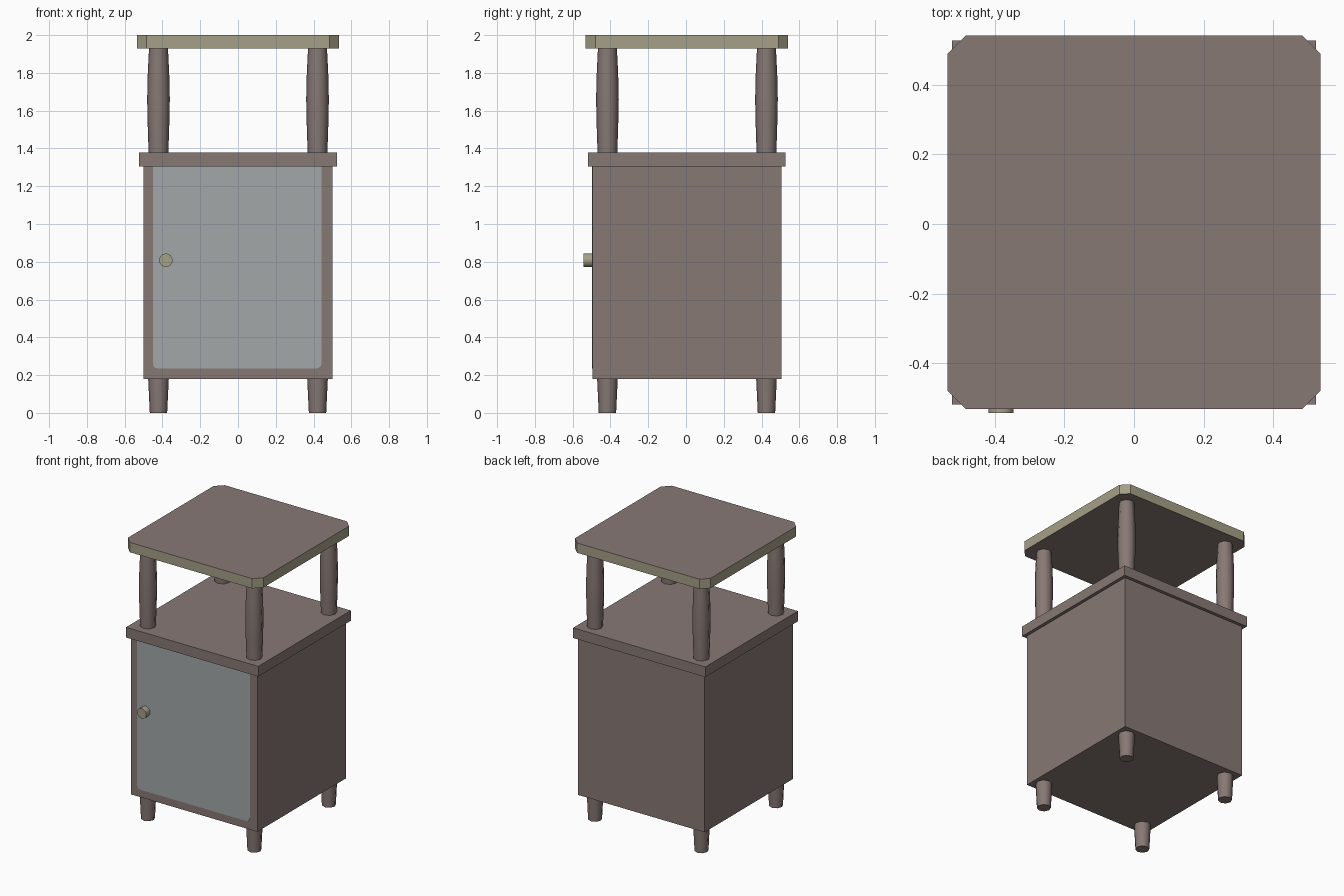
import bpy, bmesh, math
from mathutils import Matrix

if "Cube" in bpy.data.objects:
    bpy.data.objects.remove(bpy.data.objects["Cube"])

CY = 0.005  # cabinet centre in y (knob sticks out at the front)


def mat(name, r, g, b):
    m = bpy.data.materials.new(name)
    m.diffuse_color = (r, g, b, 1)
    m.use_nodes = True
    m.node_tree.nodes["Principled BSDF"].inputs["Base Color"].default_value = m.diffuse_color
    return m


brown = mat("brown wood", 0.245, 0.19, 0.178)
grey = mat("grey door", 0.365, 0.39, 0.39)
olive = mat("olive trim", 0.375, 0.35, 0.245)


def finish(name, bm, *mats):
    bmesh.ops.recalc_face_normals(bm, faces=bm.faces)
    me = bpy.data.meshes.new(name)
    bm.to_mesh(me)
    bm.free()
    for m in mats:
        me.materials.append(m)
    ob = bpy.data.objects.new(name, me)
    bpy.context.collection.objects.link(ob)
    return ob


def smooth(ob, angle):
    bpy.ops.object.select_all(action='DESELECT')
    ob.select_set(True)
    bpy.context.view_layer.objects.active = ob
    bpy.ops.object.shade_smooth_by_angle(angle=math.radians(angle))


def prism(points, offset):
    """Extrude an outline of 3D points by an offset."""
    bm = bmesh.new()
    face = bm.faces.new([bm.verts.new(p) for p in points])
    ext = bmesh.ops.extrude_face_region(bm, geom=[face], use_keep_orig=True)
    verts = [g for g in ext["geom"] if isinstance(g, bmesh.types.BMVert)]
    bmesh.ops.translate(bm, verts=verts, vec=offset)
    return bm


def block(name, half, z0, z1):
    pts = [(sx * half, CY + sy * half, z0) for sx, sy in ((-1, -1), (1, -1), (1, 1), (-1, 1))]
    return finish(name, prism(pts, (0, 0, z1 - z0)), brown)


# Cabinet body and its overhanging lid
block("cabinet_body", 0.5, 0.18, 1.305)
block("cabinet_lid", 0.523, 1.305, 1.378)

# Raised table top with cut corners; olive rim, brown faces
h, c = 0.536, 0.484
outline = [(-c, -h), (c, -h), (h, -c), (h, c), (c, h), (-c, h), (-h, c), (-h, -c)]
bm = prism([(x, y + CY, 1.93) for x, y in outline], (0, 0, 0.07))
bm.normal_update()
for f in bm.faces:
    f.material_index = 0 if abs(f.normal.z) > 0.5 else 1
finish("table_top", bm, brown, olive)

# Door plate with rounded lower corners
x0, x1, z0, z1, r = -0.45, 0.442, 0.235, 1.304, 0.025
door = [(x1, z1), (x0, z1)]
for cx, start in ((x0 + r, 180), (x1 - r, 270)):
    for i in range(4):
        a = math.radians(start + i * 30)
        door.append((cx + r * math.cos(a), z0 + r + r * math.sin(a)))
front = CY - 0.5
finish("door", prism([(x, front + 0.001, z) for x, z in door], (0, -0.004, 0)), grey)

# Round door knob
bm = bmesh.new()
bmesh.ops.create_cone(bm, cap_ends=True, segments=16, radius1=0.036, radius2=0.036, depth=0.052,
                      matrix=Matrix.Translation((-0.382, front - 0.022, 0.808))
                      @ Matrix.Rotation(math.pi / 2, 4, 'X'))
smooth(finish("door_knob", bm, olive), 40)


def turned_post(name, x, y, profile, sides=8):
    """Closed post of revolution from (radius, z) pairs."""
    bm = bmesh.new()
    rings = []
    for rad, z in profile:
        rings.append([bm.verts.new((x + rad * math.cos(2 * math.pi * i / sides),
                                    y + rad * math.sin(2 * math.pi * i / sides), z))
                      for i in range(sides)])
    for a, b in zip(rings, rings[1:]):
        for i in range(sides):
            j = (i + 1) % sides
            bm.faces.new((a[i], a[j], b[j], b[i]))
    bm.faces.new(rings[0])
    bm.faces.new(rings[-1])
    smooth(finish(name, bm, brown), 50)


# Tapered feet and bulging upper posts at the four corners
foot = [(0.046, 0), (0.055, 0.19)]
post = [(0.052, 1.37), (0.057, 1.52), (0.06, 1.66), (0.057, 1.79), (0.05, 1.935)]
for side, sx in (("left", -1), ("right", 1)):
    for end, sy in (("front", -1), ("back", 1)):
        x, y = sx * 0.421, CY + sy * 0.421
        turned_post(f"{end}_{side}_foot", x, y, foot)
        turned_post(f"{end}_{side}_post", x, y, post)
